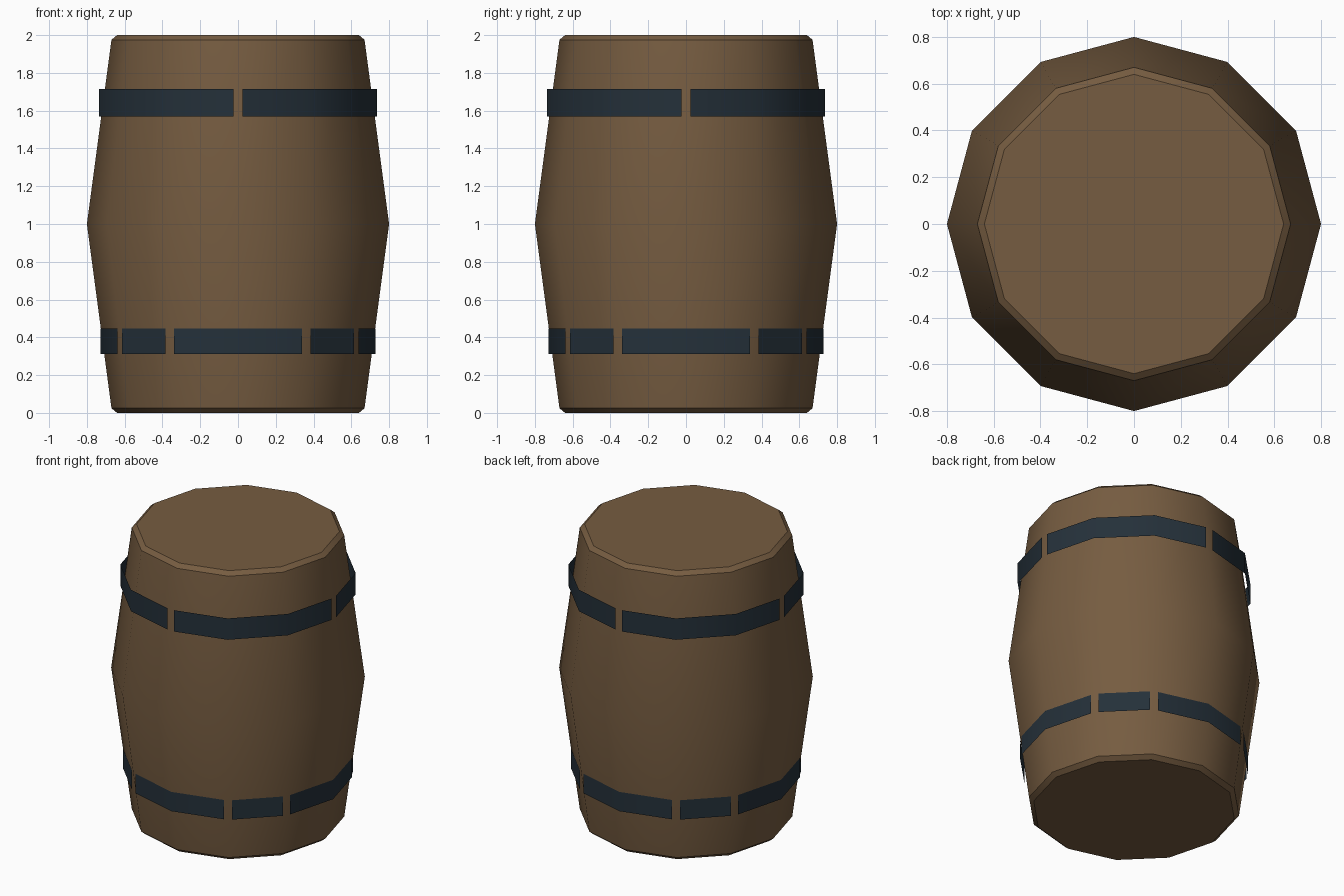
import bpy
import bmesh
from math import cos, sin, radians
from mathutils import Vector

cube = bpy.data.objects.get("Cube")
if cube:
    bpy.data.objects.remove(cube, do_unlink=True)

SIDES = 12


def material(name, colour):
    mat = bpy.data.materials.new(name)
    mat.use_nodes = True
    mat.diffuse_color = colour
    bsdf = mat.node_tree.nodes["Principled BSDF"]
    bsdf.inputs["Base Color"].default_value = colour
    bsdf.inputs["Roughness"].default_value = 0.8
    return mat


wood = material("brown wood", (0.18, 0.107, 0.052, 1))
iron = material("dark blue iron", (0.018, 0.03, 0.042, 1))


def corner(index, radius):
    a = radians(index * 360 / SIDES)
    return Vector((radius * cos(a), radius * sin(a), 0))


def finish(name, bm, mat):
    mesh = bpy.data.meshes.new(name)
    bm.to_mesh(mesh)
    bm.free()
    mesh.materials.append(mat)
    obj = bpy.data.objects.new(name, mesh)
    bpy.context.collection.objects.link(obj)
    bpy.ops.object.select_all(action="DESELECT")
    obj.select_set(True)
    bpy.context.view_layer.objects.active = obj
    bpy.ops.object.shade_smooth_by_angle(angle=radians(32))
    return obj


# Barrel body: twelve-sided, bulging in the middle, with chamfered rims
def barrel_body():
    profile = [(0.64, 0), (0.67, 0.025), (0.8, 1), (0.67, 1.975), (0.64, 2)]
    bm = bmesh.new()
    rings = [[bm.verts.new(corner(i, r) + Vector((0, 0, z))) for i in range(SIDES)]
             for r, z in profile]
    for low, high in zip(rings, rings[1:]):
        for i in range(SIDES):
            j = (i + 1) % SIDES
            bm.faces.new((low[i], low[j], high[j], high[i]))
    bm.faces.new(rings[0][::-1])
    bm.faces.new(rings[-1])
    finish("barrel_body", bm, wood)


# Hoop: thin upright metal strips that stop just short of the gap corners
def hoop(name, radius, bottom, top, gaps, trim=0.026):
    bm = bmesh.new()
    for start, end in zip(gaps, gaps[1:] + [gaps[0] + SIDES]):
        path = [corner(i, radius) for i in range(start, end + 1)]
        first = path[0] + (path[1] - path[0]).normalized() * trim
        last = path[-1] + (path[-2] - path[-1]).normalized() * trim
        path[0], path[-1] = first, last
        pairs = [[bm.verts.new((p.x, p.y, z)) for z in (bottom, top)] for p in path]
        for a, b in zip(pairs, pairs[1:]):
            bm.faces.new((a[0], b[0], b[1], a[1]))
    finish(name, bm, iron)


barrel_body()
hoop("upper_hoop", 0.742, 1.568, 1.716, [i for i in range(SIDES) if i % 3 == 0])
hoop("lower_hoop", 0.729, 0.313, 0.447, [i for i in range(SIDES) if i % 3])
